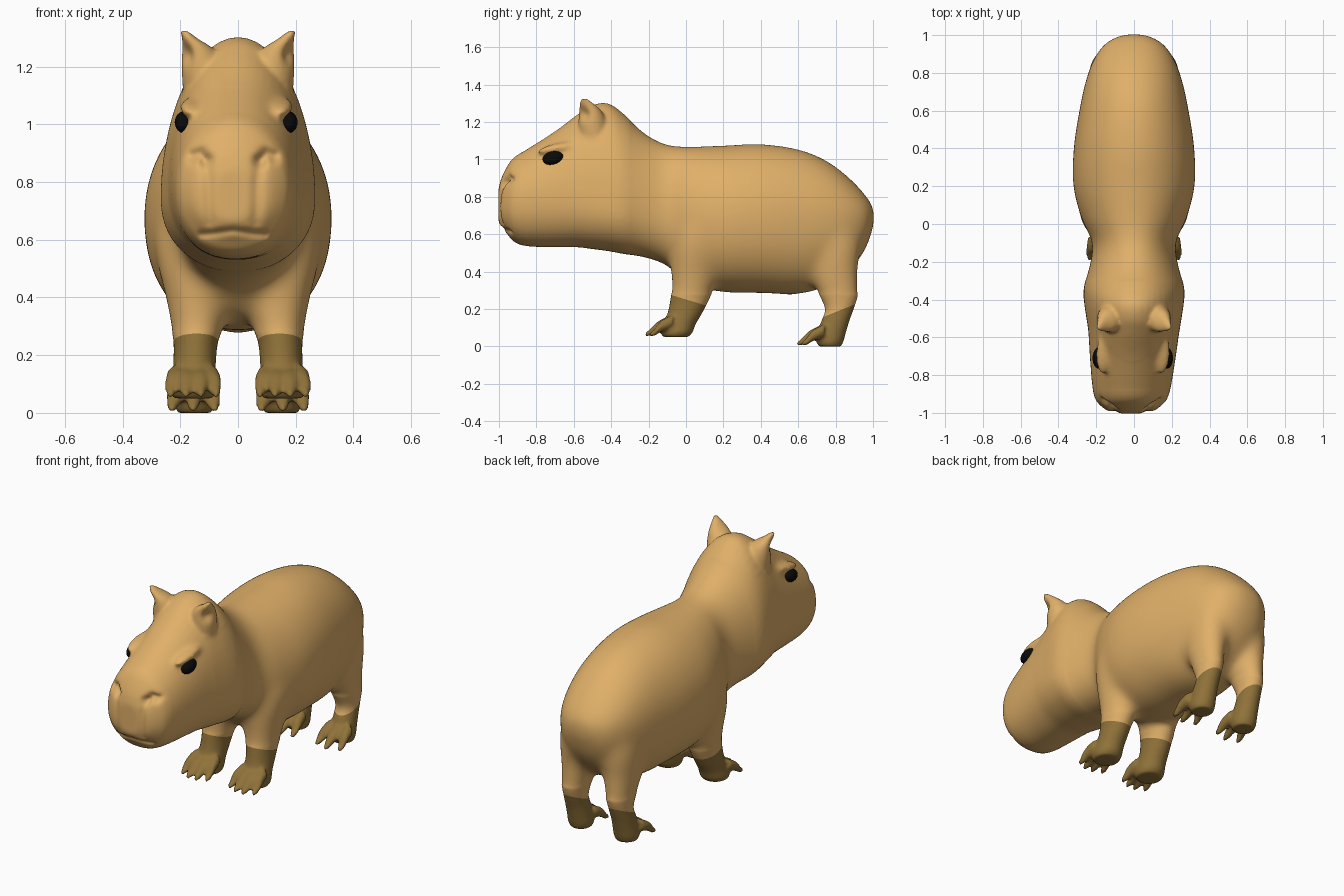
import bpy, bmesh
from math import cos, sin, pi, exp
from mathutils import Vector, Matrix

cube = bpy.data.objects.get("Cube")
if cube:
    bpy.data.objects.remove(cube, do_unlink=True)


def material(name, colour):
    mat = bpy.data.materials.new(name)
    mat.use_nodes = True
    mat.diffuse_color = (*colour, 1)
    mat.node_tree.nodes["Principled BSDF"].inputs["Base Color"].default_value = (*colour, 1)
    return mat


fur = material("tan fur", (0.74, 0.43, 0.14))
dark_fur = material("dark brown feet", (0.28, 0.17, 0.042))
black = material("black eyes", (0.003, 0.003, 0.003))


def smooth_rows(rows, steps=5):
    """Catmull-Rom interpolation of rows of numbers."""
    padded = [rows[0]] + rows + [rows[-1]]
    out = []
    for a, b, c, d in zip(padded, padded[1:], padded[2:], padded[3:]):
        for i in range(steps):
            t = i / steps
            out.append([q + t / 2 * (r - p + t * (2 * p - 5 * q + 4 * r - s + t * (3 * (q - r) + s - p)))
                        for p, q, r, s in zip(a, b, c, d)])
    return out + [rows[-1]]


def loft(bm, rows, ring, sides=48):
    """Skin closed rings made from interpolated rows, with capped ends."""
    rings = [[bm.verts.new(ring(row, 2 * pi * k / sides)) for k in range(sides)]
             for row in smooth_rows(rows)]
    faces = [bm.faces.new(rings[0]), bm.faces.new(rings[-1][::-1])]
    for a, b in zip(rings, rings[1:]):
        for k in range(sides):
            j = (k + 1) % sides
            faces.append(bm.faces.new((a[j], a[k], b[k], b[j])))
    bmesh.ops.recalc_face_normals(bm, faces=faces)


def trunk_ring(row, angle):
    """Round above the widest point, slightly squarer below it."""
    y, top, bottom, width, middle = row
    c, s = cos(angle), sin(angle)
    if s > 0:
        return width * c, y, middle + s * (top - middle)
    c = abs(c) ** .9 * (1 if c > 0 else -1)
    return width * c, y, middle - abs(s) ** .9 * (middle - bottom)


def flat_ring(side):
    def ring(row, angle):
        z, y, depth, x, width = row
        return side * (x + width * cos(angle)), y + depth * sin(angle), z
    return ring


def toe_ring(row, angle):
    x, y, z, radius = row
    return x + radius * cos(angle), y, z + radius * sin(angle)


# Head and trunk sections: y, top, bottom, half width, height of widest point
trunk = [
    (-1.003, .84, .67, .07, .75), (-.987, .9, .635, .125, .75), (-.955, .965, .6, .168, .76),
    (-.92, 1.01, .56, .193, .77), (-.85, 1.055, .535, .21, .78), (-.7, 1.15, .53, .228, .79),
    (-.58, 1.24, .53, .24, .78), (-.5, 1.29, .52, .252, .76), (-.42, 1.3, .51, .264, .75),
    (-.34, 1.25, .495, .267, .74), (-.22, 1.14, .475, .235, .73), (-.1, 1.08, .43, .22, .7),
    (.02, 1.07, .33, .275, .68), (.2, 1.075, .29, .322, .68), (.4, 1.083, .285, .32, .68),
    (.6, 1.055, .28, .29, .68), (.75, .995, .32, .258, .68), (.87, .905, .4, .215, .68),
    (.96, .81, .52, .15, .69), (1.006, .74, .65, .06, .7)]

# Legs and ears: z, centre y, half depth, centre x, half width
front_leg = [
    (.75, .1, .16, .13, .13), (.62, .08, .16, .145, .145), (.5, .055, .14, .146, .13),
    (.4, .045, .127, .14, .112), (.31, .035, .112, .14, .095), (.25, .02, .104, .146, .078),
    (.18, -.005, .093, .15, .074), (.12, -.035, .088, .153, .076),
    (.075, -.05, .085, .155, .08), (.05, -.055, .068, .155, .068)]
hind_leg = [
    (.75, .76, .16, .1, .12), (.55, .785, .15, .125, .115), (.4, .785, .135, .137, .095),
    (.28, .815, .105, .145, .072), (.2, .82, .077, .148, .062), (.14, .8, .075, .15, .064),
    (.08, .78, .077, .15, .068), (.03, .77, .073, .15, .07), (0, .77, .06, .15, .06)]
ear = [
    (1.1, -.49, .085, .105, .085), (1.2, -.5, .075, .122, .074), (1.26, -.512, .06, .14, .056),
    (1.295, -.53, .04, .166, .03), (1.325, -.545, .018, .188, .012)]

bm = bmesh.new()
loft(bm, trunk, trunk_ring)
for side in (-1, 1):
    for limb in (front_leg, hind_leg, ear):
        loft(bm, limb, flat_ring(side))
    # Pointed toes, fanned out from each paw
    for back, front, floor, spreads in ((-.07, -.222, .05, (-1.5, -.5, .5, 1.5)),
                                        (.74, .592, 0, (-1.4, 0, 1.4))):
        for k in spreads:
            tip = front + .012 * k * k
            x = side * .155
            loft(bm, [(x + .036 * k, back, floor + .085, .036),
                      (x + .045 * k, (back + tip) / 2, floor + .058, .031),
                      (x + .051 * k, tip + .03, floor + .027, .021),
                      (x + .053 * k, tip, floor + .012, .01)], toe_ring, 12)
    # Brow ridge over the eye
    place = (Matrix.Translation((side * .157, -.69, 1.06)) @ Matrix.Rotation(.2, 4, "X")
             @ Matrix.Diagonal((.042, .11, .026, 1)))
    bmesh.ops.create_uvsphere(bm, u_segments=20, v_segments=12, radius=1, matrix=place)

mesh = bpy.data.meshes.new("body")
bm.to_mesh(mesh)
bm.free()
body = bpy.data.objects.new("body", mesh)
bpy.context.collection.objects.link(body)

# Fuse the parts into one soft skin
remesh = body.modifiers.new("fuse", "REMESH")
remesh.mode = "VOXEL"
remesh.voxel_size = .009
soften = body.modifiers.new("soften", "SMOOTH")
soften.factor = .5
soften.iterations = 9
graph = bpy.context.evaluated_depsgraph_get()
fused = bpy.data.meshes.new_from_object(body.evaluated_get(graph))
body.modifiers.clear()
body.data = fused
fused.materials.clear()
fused.materials.append(fur)
fused.materials.append(dark_fur)


def turn(x, y):
    """The head looks very slightly to its right."""
    return x + .04 * min(0, y + .55)


def gap(point, path):
    """Distance from a point to a polyline in the x-z plane."""
    best = 9
    for a, b in zip(path, path[1:]):
        a, b = Vector(a), Vector(b)
        t = max(0, min(1, (point - a).dot(b - a) / (b - a).length_squared))
        best = min(best, (point - a.lerp(b, t)).length)
    return best


nostril = [(.14, .89), (.115, .897), (.095, .875)]
crease = [(.095, .875), (.084, .8), (.08, .66)]
mouth = [(0, .632), (.06, .624), (.11, .618)]

bm = bmesh.new()
bm.from_mesh(fused)

# Blend the legs into the trunk and the brows into the head, sparing feet, ears and muzzle
blend = [v for v in bm.verts if v.co.z > .28 and v.co.y > -.88 and (v.co.z < 1.13 or v.co.y > -.36)]
shoulders = [v for v in blend if v.co.y > -.3]
for group, passes in ((blend, 14), (shoulders, 50)):
    for i in range(passes):
        bmesh.ops.smooth_vert(bm, verts=group, factor=.5, use_axis_x=True, use_axis_y=True, use_axis_z=True)

for v in bm.verts:
    x, y, z = v.co
    # Nostrils, muzzle creases and mouth
    if y < -.88:
        spot = Vector((abs(x), z))
        v.co.y += (.026 * exp(-(gap(spot, nostril) / .022) ** 2)
                   + .01 * exp(-(gap(spot, crease) / .02) ** 2)
                   + .012 * exp(-(gap(spot, mouth) / .014) ** 2))
    # Cupped ears
    elif z > 1.15:
        near = (Vector((abs(x), y, z)) - Vector((.195, -.555, 1.24))).length
        push = .024 * exp(-(near / .035) ** 2)
        v.co.x -= push * .8 * (1 if x > 0 else -1)
        v.co.y += push * .6
    v.co.x = turn(v.co.x, y)

# Dark feet, split off along sloping planes
for point, normal, is_foot in (
        (Vector((0, .02, .245)), Vector((0, .3, 1)), lambda c: c.y < .45 and c.z < .4),
        (Vector((0, .74, .16)), Vector((0, -.4, 1)), lambda c: c.y > .45 and c.z < .4)):
    faces = [f for f in bm.faces if is_foot(f.calc_center_median())]
    geom = set(faces)
    for f in faces:
        geom.update(f.edges)
        geom.update(f.verts)
    bmesh.ops.bisect_plane(bm, geom=list(geom), dist=1e-5, plane_co=point, plane_no=normal)
    for f in bm.faces:
        c = f.calc_center_median()
        if is_foot(c):
            f.material_index = int((c - point).dot(normal) < 0)
for f in bm.faces:
    f.smooth = True
ground = min(v.co.z for v in bm.verts)
bmesh.ops.translate(bm, vec=(0, 0, -ground), verts=bm.verts)
bm.to_mesh(fused)
bm.free()

# Eyes
for name, side in (("left_eye", 1), ("right_eye", -1)):
    mesh = bpy.data.meshes.new(name)
    bm = bmesh.new()
    place = (Matrix.Translation((turn(side * .18, -.71), -.71, 1.007 - ground))
             @ Matrix.Rotation(.2, 4, "X") @ Matrix.Diagonal((.033, .057, .037, 1)))
    bmesh.ops.create_uvsphere(bm, u_segments=24, v_segments=16, radius=1, matrix=place)
    for f in bm.faces:
        f.smooth = True
    bm.to_mesh(mesh)
    bm.free()
    mesh.materials.append(black)
    bpy.context.collection.objects.link(bpy.data.objects.new(name, mesh))
